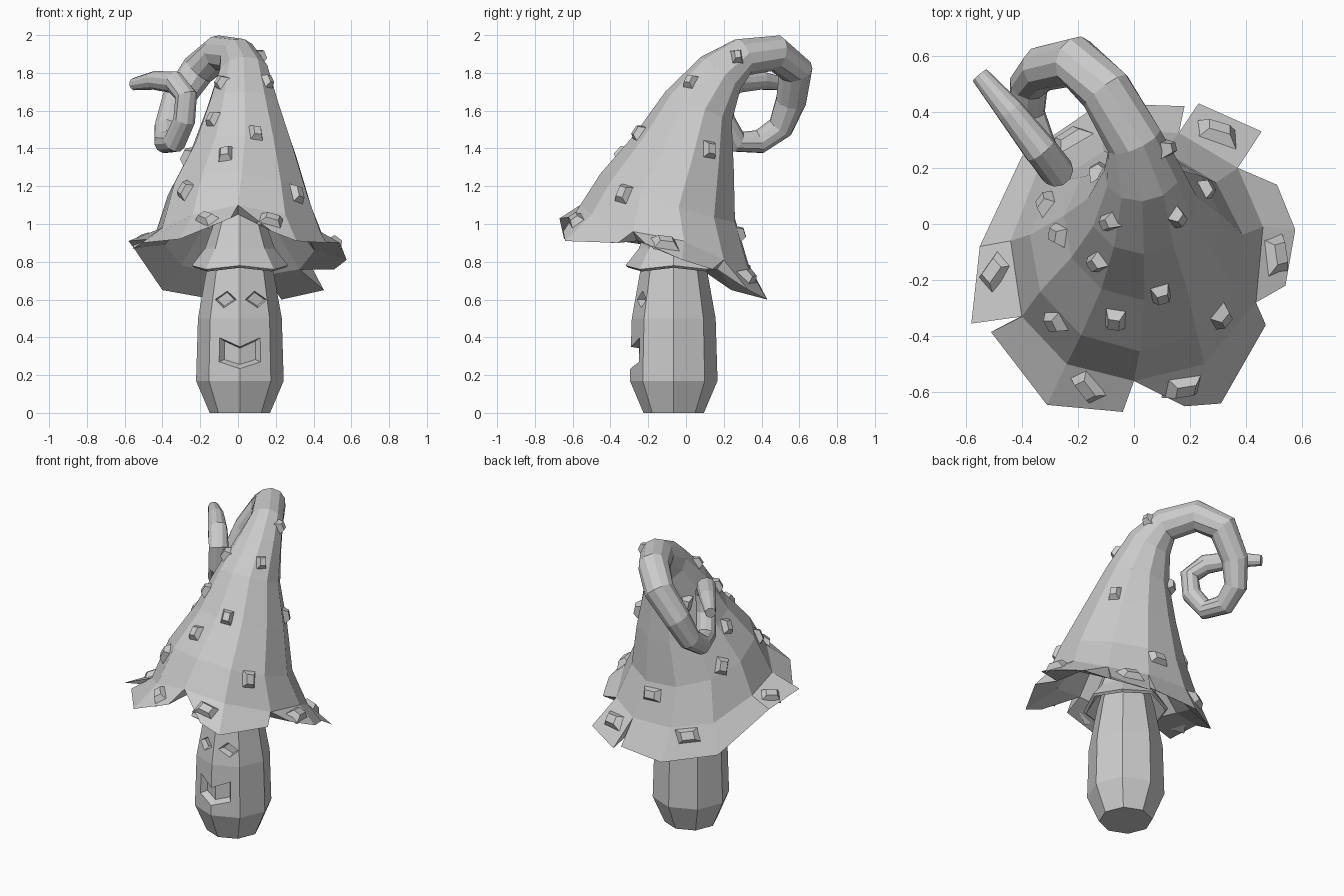
import bpy, bmesh, math, random
from math import cos, sin, pi
from mathutils import Vector, Matrix
from mathutils.bvhtree import BVHTree

random.seed(4)
if "Cube" in bpy.data.objects:
    bpy.data.objects.remove(bpy.data.objects["Cube"])

grey = bpy.data.materials.new("plain grey")
grey.use_nodes = True
grey.diffuse_color = (0.6, 0.6, 0.6, 1)
grey.node_tree.nodes["Principled BSDF"].inputs["Base Color"].default_value = (0.6, 0.6, 0.6, 1)


def add_object(name, bm):
    mesh = bpy.data.meshes.new(name)
    bm.to_mesh(mesh)
    bm.free()
    mesh.materials.append(grey)
    obj = bpy.data.objects.new(name, mesh)
    bpy.context.scene.collection.objects.link(obj)
    return obj


def bridge(bm, low, high, closed=True):
    n = len(low)
    for i in range(n if closed else n - 1):
        j = (i + 1) % n
        bm.faces.new((low[i], low[j], high[j], high[i]))


def flat_ring(bm, centre, radius, z, sides=8, droop=0):
    # One corner points to the front
    verts = []
    for i in range(sides):
        a = -pi / 2 + 2 * pi * i / sides
        verts.append(bm.verts.new((centre[0] + radius * cos(a), centre[1] + radius * sin(a),
                                   z - droop * (i % 2))))
    return verts


# Stem: eight-sided barrel
STEM = (0.01, -0.065)
bm = bmesh.new()
rings = [flat_ring(bm, STEM, r, z) for r, z in
         ((0.16, 0), (0.232, 0.17), (0.222, 0.5), (0.172, 0.78), (0.1, 1.05))]
for low, high in zip(rings, rings[1:]):
    bridge(bm, low, high)
bm.faces.new(rings[0][::-1])
bm.faces.new(rings[-1])
stem = add_object("stem", bm)


# Carved face: tapered cutters whose back follows the stem's front
def carve(name, outline, panels, depth):
    bm = bmesh.new()
    middle_x = sum(x for x, z in outline) / len(outline)
    middle_z = sum(z for x, z in outline) / len(outline)

    def layer(size, y):
        verts = []
        for x, z in outline:
            x = middle_x + size * (x - middle_x)
            z = middle_z + size * (z - middle_z)
            verts.append(bm.verts.new((x, y + 0.41 * abs(x - STEM[0]), z)))
        return verts

    front, back = layer(1.15, depth - 0.07), layer(0.75, depth)
    bridge(bm, front, back)
    for p in panels:
        bm.faces.new([front[i] for i in p])
        bm.faces.new([back[i] for i in reversed(p)])
    bmesh.ops.recalc_face_normals(bm, faces=bm.faces)
    cutter = add_object(name, bm)
    cutter.hide_render = True
    cutter.display_type = 'WIRE'
    mod = stem.modifiers.new(name, 'BOOLEAN')
    mod.operation = 'DIFFERENCE'
    mod.solver = 'EXACT'
    mod.object = cutter


carve("mouth_cutter", [(-0.1, 0.4), (0.01, 0.35), (0.12, 0.4),
                       (0.12, 0.27), (0.01, 0.235), (-0.1, 0.27)],
      [(0, 1, 4, 5), (1, 2, 3, 4)], -0.25)
for side, name in ((-1, "right_eye_cutter"), (1, "left_eye_cutter")):
    eye = [(0.02, 0.6), (0.07, 0.65), (0.14, 0.6), (0.09, 0.555)]
    carve(name, [(0.015 + side * x, z) for x, z in eye], [(0, 1, 2, 3)], -0.235)

# Collar: jagged skirt around the top of the stem
bm = bmesh.new()
rings = [flat_ring(bm, STEM, r, z, droop=d) for r, z, d in
         ((0.255, 0.78, 0.02), (0.185, 0.87, 0), (0.11, 1.08, 0))]
for low, high in zip(rings, rings[1:]):
    bridge(bm, low, high)
collar = add_object("collar", bm)
thickness = collar.modifiers.new("thickness", 'SOLIDIFY')
thickness.thickness = 0.02
thickness.offset = -1

# Cap: ring above the brim, counter-clockwise from the front notch
BRIM = [(0, -0.56, 1.1), (0.25, -0.5, 1.05), (0.435, -0.28, 0.96), (0.46, -0.01, 0.91),
        (0.37, 0.2, 0.81), (0.16, 0.325, 0.78), (-0.12, 0.33, 0.79), (-0.34, 0.2, 0.83),
        (-0.44, -0.06, 0.94), (-0.4, -0.33, 0.98), (-0.24, -0.5, 1.05)]
# Petals: first brim corner, then the outer edge
PETALS = [
    (0, [(0.18, -0.65, 0.96), (0.31, -0.64, 0.91), (0.47, -0.36, 0.9)]),
    (2, [(0.54, -0.22, 0.9), (0.575, -0.02, 0.81), (0.51, 0.14, 0.76)]),
    (4, [(0.455, 0.33, 0.65), (0.23, 0.43, 0.6)]),
    (5, [(0.18, 0.42, 0.62), (-0.12, 0.43, 0.6), (-0.4, 0.24, 0.65),
         (-0.55, -0.08, 0.87), (-0.58, -0.355, 0.91)]),
    (9, [(-0.51, -0.385, 0.9), (-0.31, -0.645, 0.92), (-0.04, -0.67, 1.03)])]
# Centre line and radius of the cone and its curled tip
PATH = [(0.01, -0.09, 1.14, 0.385), (0.03, -0.005, 1.385, 0.282), (0.03, 0.07, 1.62, 0.196),
        (0.03, 0.185, 1.795, 0.138), (0, 0.3, 1.885, 0.102), (-0.1, 0.475, 1.905, 0.096),
        (-0.21, 0.58, 1.815, 0.092), (-0.325, 0.555, 1.65, 0.082), (-0.375, 0.5, 1.51, 0.07),
        (-0.38, 0.39, 1.435, 0.064), (-0.335, 0.27, 1.435, 0.06), (-0.285, 0.2, 1.55, 0.059),
        (-0.275, 0.19, 1.68, 0.06), (-0.335, 0.265, 1.75, 0.06), (-0.44, 0.4, 1.76, 0.05),
        (-0.55, 0.53, 1.74, 0.033)]

bm = bmesh.new()
sides = len(BRIM)
base = [bm.verts.new(p) for p in BRIM]
petals = []
for start, edge in PETALS:
    ring = [(start + i) % sides for i in range(len(edge))]
    outer = [bm.verts.new(p) for p in edge]
    bridge(bm, outer, [base[k] for k in ring], closed=False)
    petals.append((outer, ring))

points = [Vector(p[:3]) for p in PATH]
across = Vector((0, 1, 0))
below = base
for i, centre in enumerate(points):
    along = (points[min(i + 1, len(points) - 1)] - points[max(i - 1, 0)]).normalized()
    across = (across - along * across.dot(along)).normalized()
    sideways = across.cross(along)
    ring = []
    for k in range(sides):
        a = -pi / 2 + 2 * pi * k / sides
        ring.append(bm.verts.new(centre + PATH[i][3] * (sideways * cos(a) + across * sin(a))))
    bridge(bm, below, ring)
    below = ring
    if i == 4:
        # Surface the warts sit on, without the curl
        bm.normal_update()
        surface = BVHTree.FromBMesh(bm)
bm.faces.new(below)


# Underside of the cap: wedge-shaped petals around a hollow
def inside_ring(size, lift):
    return [bm.verts.new((x * size, (y + 0.1) * size - 0.1, z + lift)) for x, y, z in BRIM]


lip, hollow = inside_ring(0.88, -0.05), inside_ring(0.5, 0.18)
for outer, ring in petals:
    bridge(bm, [lip[k] for k in ring], outer, closed=False)
    for end in (0, -1):
        bm.faces.new((base[ring[end]], outer[end], lip[ring[end]]))
bridge(bm, hollow, lip)
bm.faces.new(hollow)
bmesh.ops.recalc_face_normals(bm, faces=bm.faces)
add_object("cap", bm)

# Warts: small blunt pyramids on the cap
WARTS = [(-0.5, -0.17, 0.92), (-0.28, -0.35, 1.18), (-0.17, -0.59, 1.04), (-0.07, -0.35, 1.38),
         (0.1, -0.26, 1.49), (0.31, -0.33, 1.16), (0.18, -0.59, 1.03), (0.51, -0.11, 0.9),
         (0.3, 0.33, 0.73), (0.28, 0.14, 1.4), (0.16, 0.02, 1.76), (0.12, 0.27, 1.89),
         (-0.1, 0, 1.76), (-0.15, -0.15, 1.57), (-0.25, -0.04, 1.35), (-0.31, 0.07, 1.15),
         (-0.23, 0.31, 0.76), (-0.14, 0.2, 1.56), (0.05, 0.29, 0.95)]
bm = bmesh.new()
for p in WARTS:
    spot, normal, _, _ = surface.find_nearest(Vector(p))
    size = 0.088 - 0.03 * (spot.z - 0.7)
    on_petal = spot.z < 1.08
    wide, tall = (1.25, 0.8) if on_petal else (0.85, 1.1)
    right = Vector((0, 0, 1)).cross(normal).normalized()
    turn = Matrix((right, normal.cross(right), normal)).transposed().to_4x4()
    place = (Matrix.Translation(spot + normal * 0.01) @ turn
             @ Matrix.Rotation(random.uniform(-0.4, 0.1), 4, 'Z')
             @ Matrix.Diagonal((wide, tall, 1, 1))
             @ Matrix.Rotation(pi / 4 + random.uniform(-0.2, 0.2), 4, 'Z'))
    bmesh.ops.create_cone(bm, cap_ends=True, segments=4, radius1=size,
                          radius2=size * 0.5, depth=0.045, matrix=place)
add_object("warts", bm)
